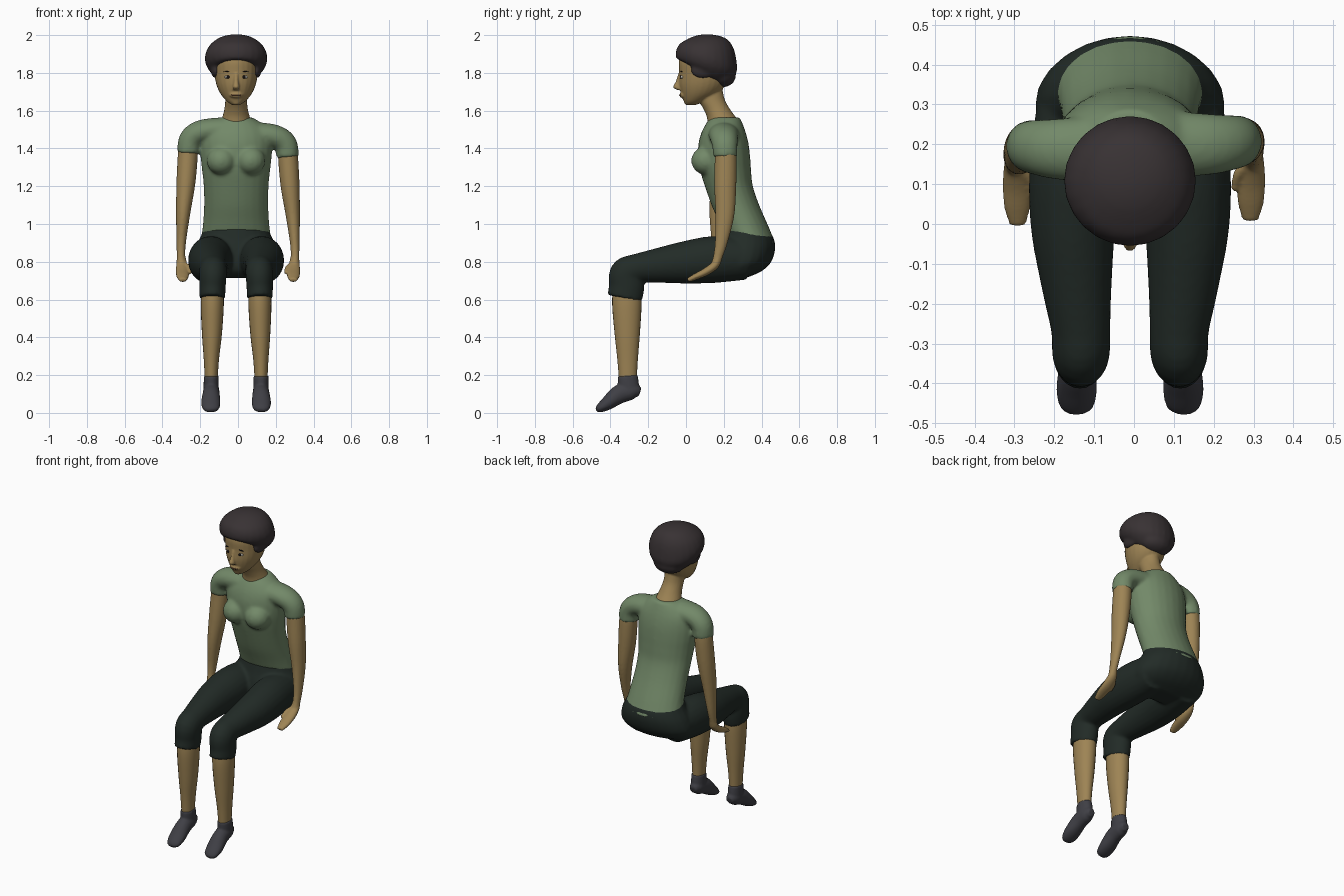
import bpy, bmesh, math
from mathutils import Vector, Matrix

CX = -0.01   # the body axis sits slightly off centre
SEG = 24


def material(name, rgb):
    m = bpy.data.materials.new(name)
    m.diffuse_color = (*rgb, 1)
    return m


SKIN = material("skin", (0.34, 0.23, 0.09))
SHIRT = material("shirt green", (0.17, 0.25, 0.14))
PANTS = material("dark green", (0.016, 0.024, 0.02))
HAIR = material("hair brown", (0.04, 0.032, 0.034))
SOCK = material("sock grey", (0.05, 0.05, 0.06))
DARK = material("eye dark", (0.008, 0.006, 0.006))
WHITE = material("eye white", (0.5, 0.48, 0.42))
LIP = material("lip", (0.2, 0.1, 0.05))


def spline(pts, k=5):
    """Catmull-Rom interpolation of position and radii."""
    p = [pts[0]] + list(pts) + [pts[-1]]
    out = []
    for i in range(1, len(p) - 2):
        for j in range(k):
            t = j / k
            out.append([0.5 * (2 * b + (c - a) * t + (2 * a - 5 * b + 4 * c - d) * t * t
                               + (3 * b - a - 3 * c + d) * t ** 3)
                        for a, b, c, d in zip(*p[i - 1:i + 3])])
    return out + [list(pts[-1])]


def tube(bm, pts, ref=None):
    """Loft of ellipses (x, y, z, ru, rv[, tilt]); horizontal rings when ref is None."""
    rows = spline(pts)
    rings = []
    for i, r in enumerate(rows):
        c = Vector(r[:3])
        if ref is None:
            u, v = Vector((r[3], 0, 0)), Vector((0, r[4], r[5] if len(r) > 5 else 0))
        else:
            t = (Vector(rows[min(i + 1, len(rows) - 1)][:3]) - Vector(rows[max(i - 1, 0)][:3])).normalized()
            u = (Vector(ref) - t * t.dot(Vector(ref))).normalized()
            v = t.cross(u) * max(r[4], 0.003)
            u = u * max(r[3], 0.003)
        ang = [2 * math.pi * k / SEG for k in range(SEG)]
        rings.append([bm.verts.new(c + u * math.cos(a) + v * math.sin(a)) for a in ang])
    for a, b in zip(rings, rings[1:]):
        for k in range(SEG):
            n = (k + 1) % SEG
            bm.faces.new((a[k], a[n], b[n], b[k]))
    bm.faces.new(rings[0][::-1])
    bm.faces.new(rings[-1])


def blob(bm, loc, size, pitch=0, roll=0):
    m = (Matrix.Translation(loc) @ Matrix.Rotation(pitch, 4, 'X') @ Matrix.Rotation(roll, 4, 'Y')
         @ Matrix.Diagonal((*size, 1)))
    bmesh.ops.create_uvsphere(bm, u_segments=16, v_segments=10, radius=1, matrix=m)


def finish(name, bm, mat, voxel=0, smooth=0):
    bmesh.ops.recalc_face_normals(bm, faces=bm.faces)
    me = bpy.data.meshes.new(name)
    bm.to_mesh(me)
    bm.free()
    me.shade_smooth()
    me.materials.append(mat)
    ob = bpy.data.objects.new(name, me)
    bpy.context.collection.objects.link(ob)
    if voxel:
        mod = ob.modifiers.new("blend", 'REMESH')
        mod.mode = 'VOXEL'
        mod.voxel_size = voxel
        mod.use_smooth_shade = True
        sm = ob.modifiers.new("soften", 'SMOOTH')
        sm.factor, sm.iterations = 0.5, smooth
    return ob


def rows(table):
    """Rings given as z, front y, back y, half width[, tilt]."""
    return [(CX, (r[1] + r[2]) / 2, r[0], r[3], (r[2] - r[1]) / 2, r[4] if len(r) > 4 else 0) for r in table]


def arm_path(s, pts):
    """Left arm hangs a little higher at the shoulder and further forward."""
    if s > 0:
        return pts
    return [(-x, y - 0.012 - 0.02 * max(0, 1 - abs(z - 1.05) / 0.25), z + max(0, z - 0.75) * 0.035, a, b)
            for x, y, z, a, b in pts]


# shirt: torso, bust and sleeves blended together
bm = bmesh.new()
tube(bm, rows([(0.925, 0.195, 0.477, 0.185, -0.035), (1.0, 0.17, 0.44, 0.176, -0.02), (1.1, 0.135, 0.388, 0.17),
               (1.2, 0.1, 0.354, 0.172), (1.28, 0.075, 0.345, 0.18), (1.35, 0.065, 0.34, 0.188),
               (1.42, 0.065, 0.332, 0.19), (1.48, 0.08, 0.318, 0.18), (1.53, 0.105, 0.3, 0.14),
               (1.565, 0.13, 0.285, 0.085)]))
for s in (1, -1):
    blob(bm, (CX + s * 0.078, 0.105, 1.335), (0.078, 0.078, 0.075))
    tube(bm, arm_path(s, [(0.08, 0.2, 1.475, 0.085, 0.065), (0.19, 0.2, 1.465, 0.077, 0.062),
                          (0.25, 0.205, 1.425, 0.068, 0.062), (0.262, 0.208, 1.355, 0.064, 0.06)]), (0, 1, 0))
finish("shirt", bm, SHIRT, 0.01, 6)

# cropped trousers: pelvis and bent legs
bm = bmesh.new()
tube(bm, rows([(0.985, 0.2, 0.43, 0.168, -0.02), (0.93, 0.18, 0.462, 0.19), (0.87, 0.16, 0.472, 0.222),
               (0.8, 0.15, 0.452, 0.238), (0.75, 0.16, 0.4, 0.215), (0.715, 0.2, 0.32, 0.16)]))
for s in (1, -1):
    tube(bm, [(CX + s * x, y, z, a, b) for x, y, z, a, b in [
        (0.12, 0.32, 0.815, 0.11, 0.11), (0.136, 0.15, 0.812, 0.116, 0.124), (0.143, 0, 0.797, 0.107, 0.113),
        (0.134, -0.15, 0.78, 0.089, 0.092), (0.124, -0.26, 0.764, 0.075, 0.078),
        (0.123, -0.315, 0.735, 0.073, 0.09), (0.125, -0.314, 0.67, 0.07, 0.094),
        (0.126, -0.325, 0.607, 0.068, 0.093)]], (1, 0, 0))
finish("trousers", bm, PANTS, 0.01, 4)

for s, side in ((1, "left"), (-1, "right")):
    # bare arm with mitten-like hand and thumb
    bm = bmesh.new()
    tube(bm, arm_path(s, [(0.262, 0.208, 1.42, 0.054, 0.05), (0.266, 0.21, 1.34, 0.058, 0.053),
                          (0.276, 0.208, 1.2, 0.058, 0.05), (0.29, 0.206, 1.05, 0.05, 0.038),
                          (0.3, 0.188, 0.91, 0.034, 0.026), (0.302, 0.17, 0.83, 0.025, 0.022),
                          (0.3, 0.158, 0.79, 0.024, 0.024)]), (0, 1, 0))
    tube(bm, arm_path(s, [(0.301, 0.172, 0.83, 0.022, 0.022), (0.298, 0.155, 0.785, 0.029, 0.022),
                          (0.294, 0.11, 0.75, 0.036, 0.021), (0.293, 0.055, 0.723, 0.033, 0.017),
                          (0.292, 0.01, 0.702, 0.02, 0.012)]), (1, 0, 0))
    tube(bm, arm_path(s, [(0.285, 0.15, 0.785, 0.014, 0.014), (0.262, 0.125, 0.768, 0.013, 0.013),
                          (0.252, 0.085, 0.742, 0.009, 0.009)]), (1, 0, 0))
    finish(side + "_arm", bm, SKIN, 0.006, 3)

    # lower leg
    bm = bmesh.new()
    tube(bm, [(CX + s * x, y, z, a, b) for x, y, z, a, b in [
        (0.125, -0.312, 0.68, 0.055, 0.072), (0.126, -0.313, 0.58, 0.061, 0.078),
        (0.128, -0.311, 0.42, 0.053, 0.067), (0.131, -0.309, 0.28, 0.04, 0.054),
        (0.132, -0.308, 0.16, 0.033, 0.046)]], (1, 0, 0))
    finish(side + "_shin", bm, SKIN)

    # sock with the toes pointing down
    bm = bmesh.new()
    tube(bm, [(CX + s * x, y, z, a, b) for x, y, z, a, b in [
        (0.132, -0.308, 0.197, 0.039, 0.053), (0.132, -0.305, 0.15, 0.04, 0.056),
        (0.132, -0.298, 0.105, 0.04, 0.05)]], (1, 0, 0))
    tube(bm, [(CX + s * x, y, z, a, b) for x, y, z, a, b in [
        (0.13, -0.243, 0.11, 0.022, 0.022), (0.131, -0.28, 0.117, 0.04, 0.045),
        (0.132, -0.35, 0.1, 0.045, 0.05), (0.134, -0.415, 0.052, 0.051, 0.037),
        (0.133, -0.458, 0.023, 0.042, 0.023), (0.132, -0.474, 0.012, 0.02, 0.01)]], (1, 0, 0))
    finish(side + "_sock", bm, SOCK, 0.007, 3)

# head and neck
bm = bmesh.new()
tube(bm, [(CX, 0.205, 1.53, 0.085, 0.09), (CX, 0.185, 1.57, 0.072, 0.076), (CX, 0.162, 1.61, 0.062, 0.07),
          (CX, 0.135, 1.66, 0.057, 0.07), (CX, 0.12, 1.73, 0.055, 0.07)])
tube(bm, rows([(1.63, 0.0, 0.05, 0.02), (1.65, -0.012, 0.1, 0.05), (1.69, -0.026, 0.17, 0.083),
               (1.74, -0.036, 0.21, 0.105), (1.8, -0.036, 0.22, 0.115), (1.87, -0.036, 0.22, 0.115),
               (1.93, 0.0, 0.19, 0.085)]))
tube(bm, [(CX, -0.028, 1.8, 0.01, 0.012), (CX, -0.04, 1.755, 0.012, 0.014),
          (CX, -0.047, 1.725, 0.018, 0.022), (CX, -0.034, 1.71, 0.016, 0.014)])
blob(bm, (CX, -0.018, 1.682), (0.036, 0.018, 0.015))
blob(bm, (CX, 0.01, 1.645), (0.025, 0.02, 0.017))
finish("head", bm, SKIN, 0.006, 3)

# hair: tilted cap with a low roll at the nape
bm = bmesh.new()
tube(bm, rows([(1.8, -0.03, 0.2, 0.113, -0.068), (1.815, -0.047, 0.235, 0.138, -0.058),
               (1.845, -0.055, 0.268, 0.16, -0.042), (1.89, -0.052, 0.268, 0.165, -0.03),
               (1.94, -0.035, 0.253, 0.145, -0.012), (1.975, 0.0, 0.222, 0.108), (1.995, 0.045, 0.18, 0.066),
               (2.004, 0.09, 0.13, 0.02)]))
blob(bm, (CX, 0.19, 1.785), (0.1, 0.075, 0.062))
for s in (1, -1):
    blob(bm, (CX + s * 0.108, 0.09, 1.815), (0.026, 0.065, 0.045))
finish("hair", bm, HAIR, 0.01, 4)

# face details
eyes, irises, brows = bmesh.new(), bmesh.new(), bmesh.new()
for s in (1, -1):
    x = CX + s * 0.042
    blob(eyes, (x, -0.02, 1.778), (0.019, 0.01, 0.009))
    blob(irises, (x, -0.026, 1.778), (0.009, 0.007, 0.009))
    blob(brows, (x, -0.024, 1.808), (0.026, 0.006, 0.003), roll=s * 0.12)
finish("eyes", eyes, WHITE)
finish("irises", irises, DARK)
finish("eyebrows", brows, DARK)
bm = bmesh.new()
blob(bm, (CX, -0.028, 1.682), (0.03, 0.008, 0.005))
finish("lips", bm, LIP)
